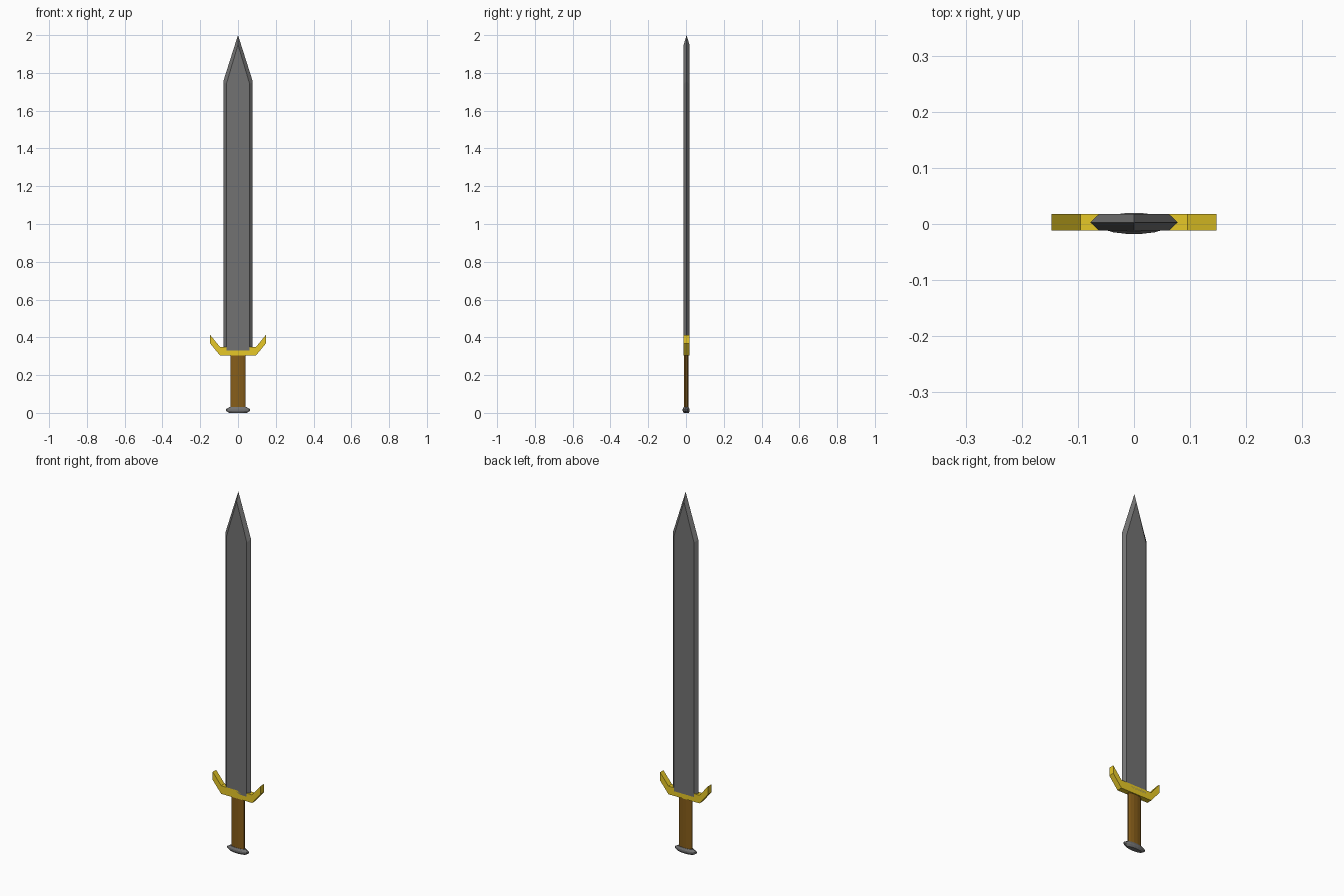
import bpy, bmesh
from math import cos, sin, tau

if "Cube" in bpy.data.objects:
    bpy.data.objects.remove(bpy.data.objects["Cube"])

CY = 0.003  # mid-plane of blade and guard


def material(name, color):
    m = bpy.data.materials.new(name)
    m.diffuse_color = color
    m.use_nodes = True
    m.node_tree.nodes["Principled BSDF"].inputs["Base Color"].default_value = m.diffuse_color
    return m


def loft(name, rings, mat=None):
    """Bridge matching closed rings of points and cap both ends."""
    bm = bmesh.new()
    loops = [[bm.verts.new(p) for p in ring] for ring in rings]
    n = len(loops[0])
    for a, b in zip(loops, loops[1:]):
        for i in range(n):
            j = (i + 1) % n
            bm.faces.new((a[i], a[j], b[j], b[i]))
    bm.faces.new(loops[0][::-1])
    bm.faces.new(loops[-1])
    bmesh.ops.recalc_face_normals(bm, faces=bm.faces)
    me = bpy.data.meshes.new(name)
    bm.to_mesh(me)
    bm.free()
    ob = bpy.data.objects.new(name, me)
    bpy.context.collection.objects.link(ob)
    if mat:
        me.materials.append(mat)
    return ob


def outline(right_half, y):
    """Mirror a right-half (x, z) profile into a closed outline at depth y."""
    left = [(-x, z) for x, z in reversed(right_half) if x > 0]
    return [(x, y, z) for x, z in right_half + left]


def ellipse(rx, ry, z, n, y=0.001):
    return [(rx * cos(tau * (i + 0.5) / n), y + ry * sin(tau * (i + 0.5) / n), z)
            for i in range(n)]


gold = material("gold", (0.80, 0.58, 0.02, 1))
leather = material("leather", (0.24, 0.11, 0.01, 1))
steel = material("dark_steel", (0.17, 0.17, 0.17, 1))

# Blade: sharp outer edge with a bevelled flat on each side
flat = [(0.062, 0.33), (0.062, 1.74), (0, 1.95)]
edge = [(0.078, 0.33), (0.078, 1.755), (0, 2.0)]
loft("blade", [outline(flat, CY - 0.015), outline(edge, CY),
               outline(flat, CY + 0.015)], steel)

# Cross guard with upswept tips
guard = [(0.095, 0.304), (0.147, 0.367), (0.147, 0.412), (0.095, 0.349)]
loft("cross_guard", [outline(guard, CY - 0.015), outline(guard, CY + 0.015)], gold)

# Grip: flattened faceted handle
loft("grip", [ellipse(0.041, 0.0125, z, 12) for z in (0.015, 0.31)], leather)

# Pommel: flattened disc with bevelled rim
loft("pommel", [ellipse(0.066 * s, 0.019 * s, z, 16)
                for z, s in ((0.0, 0.72), (0.011, 1), (0.019, 1), (0.03, 0.72))], steel)
